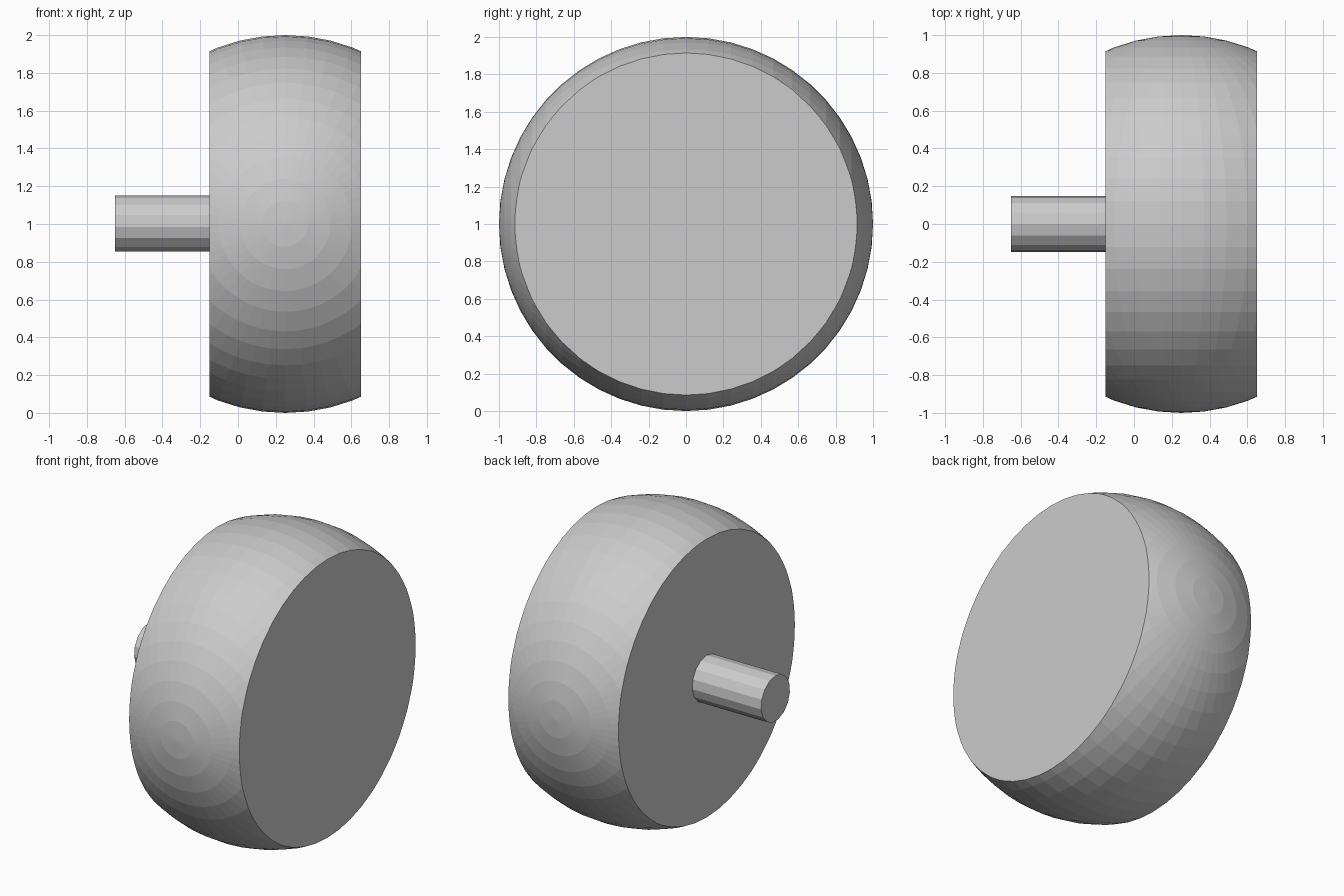
import bpy, bmesh
from math import pi
from mathutils import Matrix, Vector

if "Cube" in bpy.data.objects:
    bpy.data.objects.remove(bpy.data.objects["Cube"])


def add_object(name, bm):
    bmesh.ops.recalc_face_normals(bm, faces=bm.faces)
    mesh = bpy.data.meshes.new(name)
    bm.to_mesh(mesh)
    bm.free()
    obj = bpy.data.objects.new(name, mesh)
    bpy.context.collection.objects.link(obj)
    return obj


# Wheel: faceted ball with poles along y, sliced flat on both sides
bm = bmesh.new()
bmesh.ops.create_uvsphere(
    bm, u_segments=52, v_segments=26, radius=1.0,
    matrix=Matrix.Translation((0.25, 0, 1)) @ Matrix.Rotation(pi / 2, 4, 'X'))
for x, side in ((-0.15, -1), (0.65, 1)):
    cut = bmesh.ops.bisect_plane(
        bm, geom=bm.verts[:] + bm.edges[:] + bm.faces[:], dist=1e-5,
        plane_co=Vector((x, 0, 0)), plane_no=Vector((side, 0, 0)),
        clear_outer=True)
    rim = [e for e in cut["geom_cut"] if isinstance(e, bmesh.types.BMEdge)]
    bmesh.ops.contextual_create(bm, geom=rim)
add_object("wheel", bm)

# Axle stub: low-poly rod running into the inner face, one corner pointing up
bm = bmesh.new()
bmesh.ops.create_cone(
    bm, cap_ends=True, segments=15, radius1=0.15, radius2=0.15, depth=0.55,
    matrix=Matrix.Translation((-0.375, 0, 1)) @ Matrix.Rotation(-pi / 2, 4, 'Y'))
zs = [v.co.z - 1 for v in bm.verts]
if max(zs) < 0.1499:  # turn so a corner sits at the top
    v = max(bm.verts, key=lambda v: v.co.z)
    angle = Vector((v.co.y, v.co.z - 1)).angle_signed(Vector((0, 1)))
    bmesh.ops.rotate(bm, verts=bm.verts, cent=(0, 0, 1),
                     matrix=Matrix.Rotation(-angle, 3, 'X'))
add_object("axle", bm)
